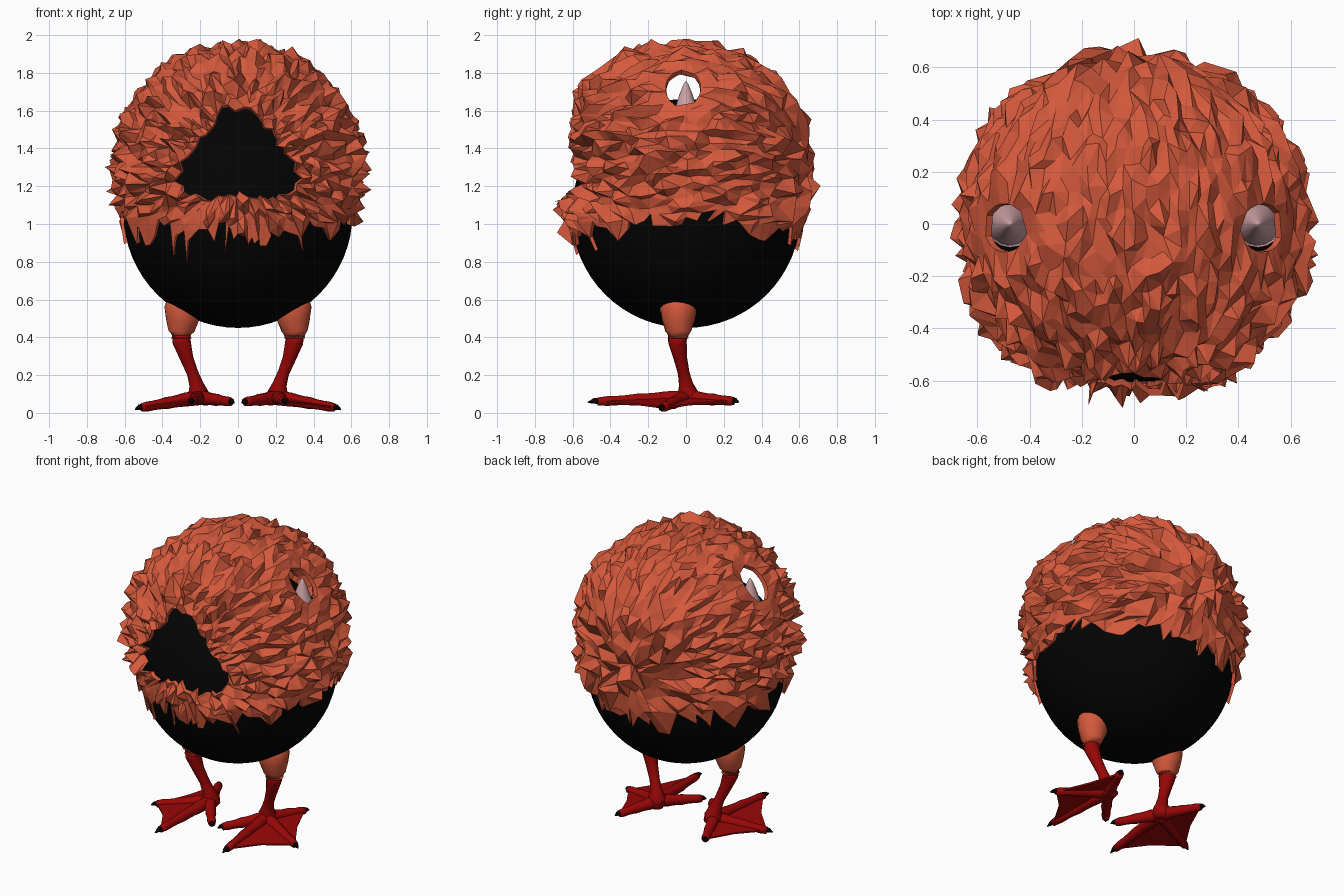
import bpy, bmesh, math, random
from mathutils import Vector, noise

random.seed(7)
if "Cube" in bpy.data.objects:
    bpy.data.objects.remove(bpy.data.objects["Cube"], do_unlink=True)


def material(name, rgb):
    m = bpy.data.materials.new(name)
    m.diffuse_color = (*rgb, 1)
    m.use_nodes = True
    m.node_tree.nodes["Principled BSDF"].inputs["Base Color"].default_value = (*rgb, 1)
    return m


ORANGE = material("orange fur", (0.66, 0.1, 0.045))
BLACK = material("black", (0.001, 0.001, 0.001))
RED = material("dark red skin", (0.32, 0.002, 0.002))
PINK = material("dusty pink", (0.6, 0.35, 0.37))


def finish(bm, name, mat, smooth=True):
    bmesh.ops.recalc_face_normals(bm, faces=bm.faces)
    for f in bm.faces:
        f.smooth = smooth
    me = bpy.data.meshes.new(name)
    bm.to_mesh(me)
    bm.free()
    me.materials.append(mat)
    ob = bpy.data.objects.new(name, me)
    bpy.context.collection.objects.link(ob)
    return ob


def tube(name, mat, path, radii, sides=14):
    """Round limb along a path, with a radius at each point."""
    bm = bmesh.new()
    path = [Vector(p) for p in path]
    rings = []
    for i, (p, r) in enumerate(zip(path, radii)):
        along = path[min(i + 1, len(path) - 1)] - path[max(i - 1, 0)]
        turn = along.to_track_quat("Z", "Y")
        angles = [math.tau * k / sides for k in range(sides)]
        rings.append([bm.verts.new(p + turn @ Vector((r * math.cos(a), r * math.sin(a), 0)))
                      for a in angles])
    for a, b in zip(rings, rings[1:]):
        for k in range(sides):
            n = (k + 1) % sides
            bm.faces.new((a[k], a[n], b[n], b[k]))
    bm.faces.new(rings[0])
    bm.faces.new(rings[-1])
    return finish(bm, name, mat)


# Round black body
BODY, BODY_R = Vector((0, 0, 1.056)), 0.606
bm = bmesh.new()
bmesh.ops.create_uvsphere(bm, u_segments=48, v_segments=32, radius=BODY_R)
bmesh.ops.translate(bm, verts=bm.verts, vec=BODY)
finish(bm, "body", BLACK)

# Fur shell: strands run from the mouth opening round to the back
FUR, FUR_R = Vector((0, 0, 1.295)), 0.652
MOUTH = [(-90, .12), (-50, .2), (-12, .34), (33, .235), (60, .26), (75, .31), (90, .31)]
SEGMENTS, RINGS = 120, 26


def mouth_radius(phi):
    a = math.degrees(math.atan2(math.sin(phi), abs(math.cos(phi))))
    for (a0, r0), (a1, r1) in zip(MOUTH, MOUTH[1:]):
        if a <= a1:
            return r0 + (r1 - r0) * (a - a0) / (a1 - a0)
    return MOUTH[-1][1]


def keep_outside(p):
    q = p - BODY
    return BODY + q.normalized() * max(q.length, BODY_R + 0.02)


def shell_point(d):
    """Ball with slightly full shoulders, kept outside the body."""
    bulge = (math.hypot(d.x, d.y) ** 2.2 + abs(d.z) ** 2.2) ** (-1 / 2.2)
    return keep_outside(FUR + d * FUR_R * bulge)


bm = bmesh.new()
grid = []
for i in range(RINGS + 1):
    row = []
    for j in range(SEGMENTS):
        inner = 0 < i < RINGS
        phi = math.tau * (j + (random.uniform(-.4, .4) if inner else 0)) / SEGMENTS
        start = math.asin(mouth_radius(phi) / FUR_R)
        t = ((i + (random.uniform(-.4, .4) if inner else 0)) / RINGS) ** 1.15
        th = start + (math.pi - start) * t
        d = Vector((math.sin(th) * math.cos(phi), -math.cos(th), math.sin(th) * math.sin(phi)))
        row.append(bm.verts.new(shell_point(d)))
    grid.append(row)
for a, b in zip(grid, grid[1:]):
    for j in range(SEGMENTS):
        n = (j + 1) % SEGMENTS
        bm.faces.new((a[j], a[n], b[n], b[j]))
bmesh.ops.remove_doubles(bm, verts=bm.verts, dist=0.024)

# Even out the crowded strands at the back
back = [v for v in bm.verts if v.co.y > 0.5]
bmesh.ops.remove_doubles(bm, verts=back, dist=0.045)
bmesh.ops.triangulate(bm, faces=bm.faces)


# Ragged hem, higher at the sides
def hem(p):
    a = math.atan2(p.y, p.x)
    wave = noise.noise(Vector((3 * math.cos(a), 3 * math.sin(a), 4.2)))
    return 0.93 + 0.08 * abs(math.cos(a)) + 0.08 * wave


low = [f for f in bm.faces if f.calc_center_median().z < hem(f.calc_center_median())]
bmesh.ops.delete(bm, geom=low, context="FACES")

# Tall oval eye openings
EYES = [Vector((s * .49, -.015, 1.715)) for s in (-1, 1)]
EYE_W, EYE_H = 0.092, 0.13


def eye_frame(p):
    """Axis of the nearer eye, plus position across and up its oval."""
    axis = (EYES[int(p.x > 0)] - FUR).normalized()
    side = Vector((0, 1, 0))
    side = (side - axis * side.dot(axis)).normalized()
    up = side.cross(axis)
    q = p - FUR
    if q.dot(axis) < 0.3:
        return axis, side, up, 9, 9
    return axis, side, up, q.dot(side) / EYE_W, q.dot(up) / EYE_H


def eye_distance(p):
    return math.hypot(*eye_frame(p)[3:])


inside = [v for v in bm.verts if eye_distance(v.co) < 0.85]
bmesh.ops.delete(bm, geom=inside, context="VERTS")

# Tufts: long ridges plus sharp random spikes
for v in bm.verts:
    axis, side, up, across, high = eye_frame(v.co)
    dist = math.hypot(across, high)
    d = (v.co - FUR).normalized()
    if v.is_boundary and dist < 2:
        r = (v.co - FUR).length - 0.01
        rim_point = side * (across / dist * EYE_W) + up * (high / dist * EYE_H)
        v.co = FUR + (axis * 0.65 + rim_point).normalized() * r
        continue
    phi = math.atan2(d.z, d.x)
    ridge = noise.noise(Vector((12 * math.cos(phi), 12 * math.sin(phi), 3 * d.y)))
    rough = 0.6 + 0.4 * max(0, -d.y) + 0.3 * max(0, 1 - abs(v.co.z - 1.2) * 2)
    calm = min(1, max(0, dist - 0.9) / 1.2)
    spike = random.random() ** 2 * 0.09 - 0.02
    v.co += d * calm * rough * (spike + 0.024 * ridge)
    is_mouth = v.co.y < -.4 and v.co.z > 1.1
    if v.is_boundary and not is_mouth:
        v.co.z -= random.random() ** 5 * 0.17 - 0.01
        q = v.co - BODY
        v.co = BODY + q.normalized() * (BODY_R + 0.02)
    # Face pressed flat above the lower lip, most of all in the middle
    if v.co.z > 1.2:
        v.co.y = max(v.co.y, -0.56 - 0.05 * min(1, abs(v.co.x) / 0.2) - random.random() * 0.02)
    v.co = keep_outside(v.co)

# Turned-in rims of all openings
rim = [e for e in bm.edges if e.is_boundary]
new = bmesh.ops.extrude_edge_only(bm, edges=rim)["geom"]
for v in new:
    if isinstance(v, bmesh.types.BMVert):
        v.co = FUR + (v.co - FUR) * 0.96
finish(bm, "fur", ORANGE, smooth=False)

# Eye cones, legs and webbed feet, one set per side
for side, s in (("right", -1), ("left", 1)):
    def at(x, y, z):
        return Vector((s * x, y, z))

    tube(side + "_eye", PINK, [at(.475, 0, z) for z in (1.48, 1.56, 1.64, 1.69, 1.735, 1.755)],
         (.09, .08, .05, .033, .015, .003), 16)

    tube(side + "_thigh", ORANGE,
         [at(.3, -.042, .395), at(.3, -.042, .43), at(.295, -.04, .49), at(.29, -.04, .55),
          at(.285, -.04, .58), at(.28, -.04, .592)],
         (.055, .068, .087, .1, .093, .065), 20)

    tube(side + "_shin", RED,
         [at(.3, -.045, .41), at(.298, -.045, .375), at(.272, -.03, .29), at(.24, -.012, .21),
          at(.22, .0, .15), at(.21, .01, .105), at(.21, .01, .07), at(.21, .01, .045)],
         (.051, .049, .036, .031, .038, .055, .06, .04))

    # Toes with knuckles and claws
    ankle = at(.21, 0, .082)
    tips = {"front": at(.25, -.52, .058), "outer": at(.545, -.14, .022),
            "rear": at(.33, .28, .06), "hind": at(.02, -.245, .056)}
    for toe, tip in tips.items():
        n = 9
        path = [ankle.lerp(tip, 0.9 * k / n) for k in range(n + 1)]
        radii = [.04 - .018 * k / n + (.003 if k % 3 == 2 else 0) for k in range(n + 1)]
        tube(f"{side}_{toe}_toe", RED, path, radii, 10)
        claw = [ankle.lerp(tip, k) + Vector((0, 0, z))
                for k, z in ((.88, .002), (.94, .004), (1, -.003))]
        tube(f"{side}_{toe}_claw", BLACK, claw, (.018, .014, .003), 8)

    # Web stretched between the three long toes
    a, b, c = (ankle.lerp(tips[k], .9) for k in ("front", "outer", "rear"))
    outline = [ankle, a, a.lerp(b, .5).lerp(ankle, .08), b, b.lerp(c, .5).lerp(ankle, .08), c]
    bm = bmesh.new()
    vs = [bm.verts.new(p) for p in outline]
    for k in range(1, len(vs) - 1):
        bm.faces.new((vs[0], vs[k], vs[k + 1]))
    web = finish(bm, side + "_web", RED, smooth=False)
    thick = web.modifiers.new("thickness", "SOLIDIFY")
    thick.thickness, thick.offset = 0.01, 0
